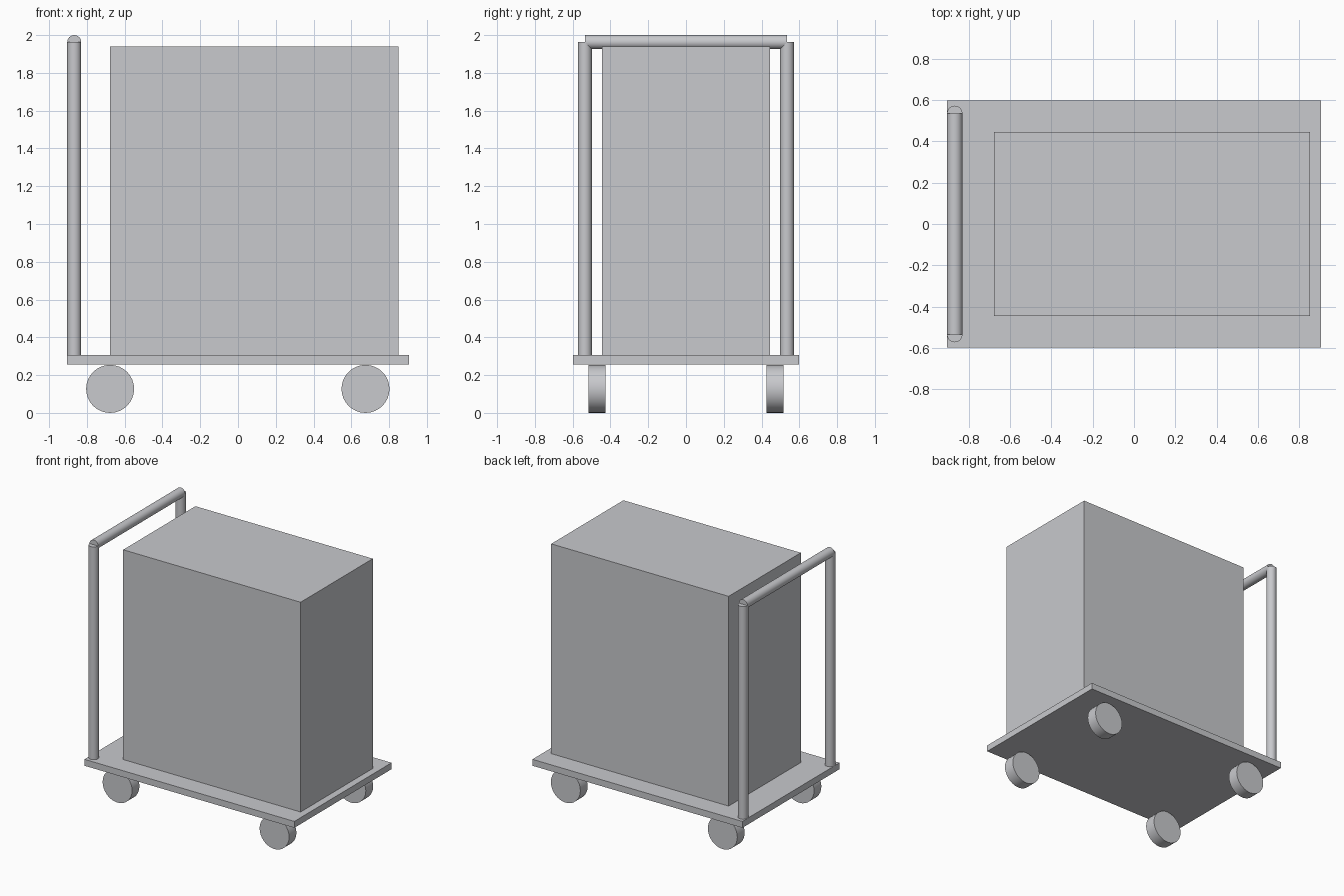
import bpy
import math

cube = bpy.data.objects.get("Cube")
if cube:
    bpy.data.objects.remove(cube, do_unlink=True)

# Single plain grey for the whole trolley
grey = bpy.data.materials.new("light_grey")
grey.use_nodes = True
colour = (0.58, 0.585, 0.61, 1.0)
grey.diffuse_color = colour
grey.node_tree.nodes["Principled BSDF"].inputs["Base Color"].default_value = colour


def box(name, low, high):
    """Axis-aligned block between two corners."""
    centre = [(a + b) / 2 for a, b in zip(low, high)]
    bpy.ops.mesh.primitive_cube_add(size=1, location=centre)
    obj = bpy.context.object
    obj.name = name
    obj.scale = [b - a for a, b in zip(low, high)]
    bpy.ops.object.transform_apply(location=False, rotation=False, scale=True)
    obj.data.materials.append(grey)


def cylinder(name, radius, length, centre, along_y=False, sides=32):
    """Capped cylinder, upright or lying along y."""
    tilt = math.pi / 2 if along_y else 0
    bpy.ops.mesh.primitive_cylinder_add(vertices=sides, radius=radius, depth=length,
                                        location=centre, rotation=(tilt, 0, 0))
    obj = bpy.context.object
    obj.name = name
    obj.data.materials.append(grey)
    bpy.ops.object.shade_smooth_by_angle(angle=math.radians(30))


DECK_BOTTOM, DECK_TOP = 0.257, 0.307
TUBE_R, TUBE_X, TUBE_Y, TUBE_TOP = 0.037, -0.867, 0.535, 1.963
WHEEL_R = 0.127

# Platform and its load
box("deck", (-0.904, -0.598, DECK_BOTTOM), (0.904, 0.598, DECK_TOP))
box("crate", (-0.678, -0.444, DECK_TOP), (0.85, 0.444, 1.94))

# Push handle: two posts and a crossbar
for side, label in ((-1, "front"), (1, "back")):
    cylinder(f"{label}_handle_post", TUBE_R, TUBE_TOP - DECK_TOP,
             (TUBE_X, side * TUBE_Y, (TUBE_TOP + DECK_TOP) / 2))
cylinder("handle_crossbar", TUBE_R, 2 * TUBE_Y, (TUBE_X, 0, TUBE_TOP), along_y=True)

# Four wheels under the deck corners
for x, end in ((-0.677, "right"), (0.675, "left")):
    for side, label in ((-1, "front"), (1, "back")):
        cylinder(f"{label}_{end}_wheel", WHEEL_R, 0.09,
                 (x, side * 0.472, WHEEL_R), along_y=True)
